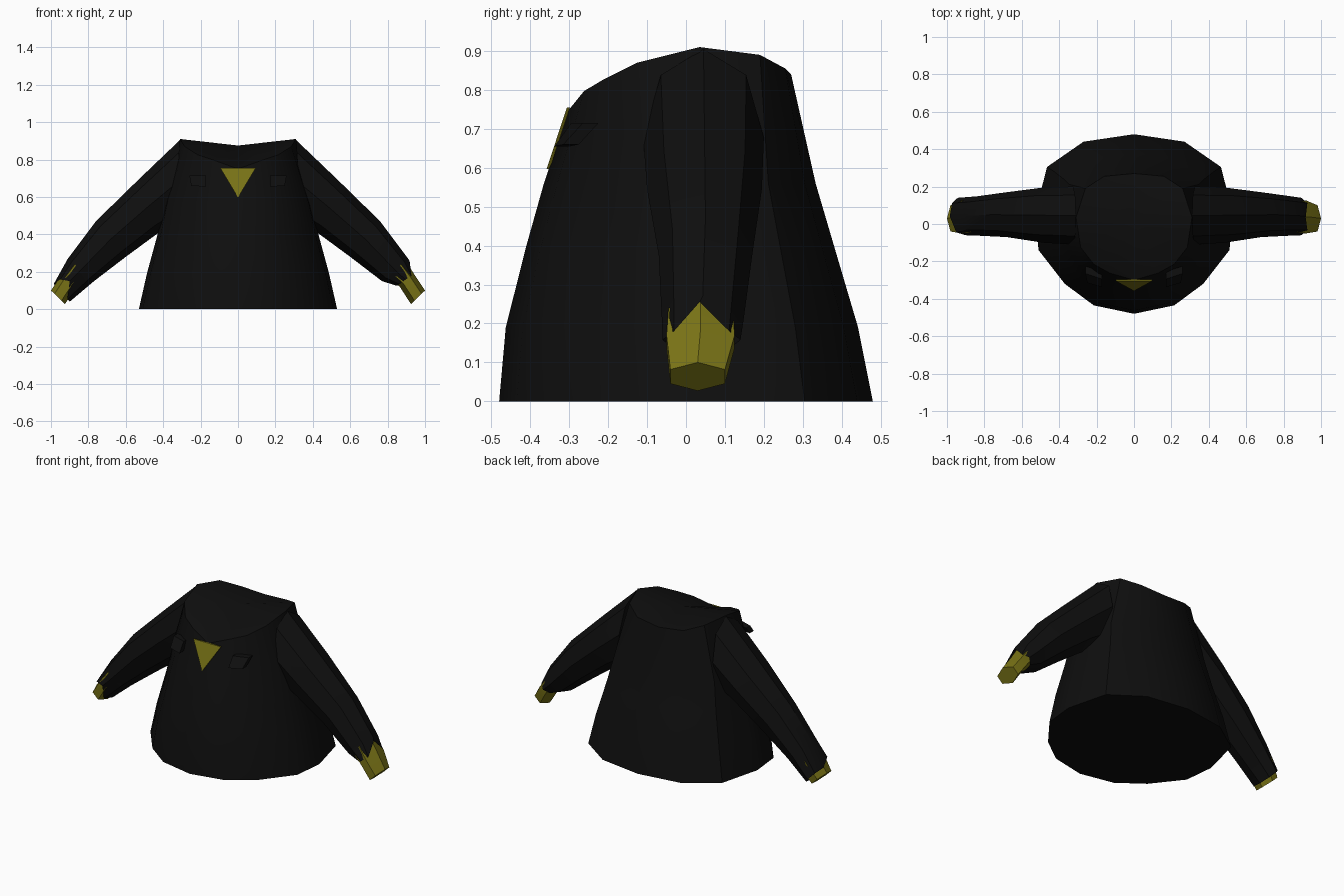
import bpy, bmesh, math

if "Cube" in bpy.data.objects:
    bpy.data.objects.remove(bpy.data.objects["Cube"])


def material(name, rgb):
    m = bpy.data.materials.new(name)
    m.diffuse_color = (*rgb, 1)
    m.use_nodes = True
    m.node_tree.nodes["Principled BSDF"].inputs["Base Color"].default_value = m.diffuse_color
    return m


BLACK = material("black_cloth", (0.0045, 0.0045, 0.0045))
YELLOW = material("mustard_yellow", (0.19, 0.17, 0.008))


def finish(bm, name, mat, smooth=True):
    bmesh.ops.recalc_face_normals(bm, faces=bm.faces)
    me = bpy.data.meshes.new(name)
    bm.to_mesh(me)
    bm.free()
    me.materials.append(mat)
    ob = bpy.data.objects.new(name, me)
    bpy.context.collection.objects.link(ob)
    if smooth:
        bpy.ops.object.select_all(action='DESELECT')
        ob.select_set(True)
        bpy.context.view_layer.objects.active = ob
        bpy.ops.object.shade_smooth_by_angle(angle=math.radians(35))
    return ob


def loft(name, rings, mat, start_cap=False, end_cap=False, peak=None):
    """Skin a list of point rings; peak closes the last ring with a fan."""
    bm = bmesh.new()
    vs = [[bm.verts.new(p) for p in r] for r in rings]
    n = len(vs[0])
    for a, b in zip(vs, vs[1:]):
        for i in range(n):
            j = (i + 1) % n
            bm.faces.new((a[i], a[j], b[j], b[i]))
    if start_cap:
        bm.faces.new(vs[0])
    if end_cap:
        bm.faces.new(vs[-1])
    if peak:
        c = bm.verts.new(peak)
        for i in range(n):
            bm.faces.new((vs[-1][i], vs[-1][(i + 1) % n], c))
    return finish(bm, name, mat)


def mirrored(half):
    """Half outline from back centre to front centre -> closed ring."""
    return half + [(-x, y, z) for x, y, z in half[-2:0:-1]]


# Torso: flared body closed by a saddle-shaped neckline
hem = [(0, .48), (.27, .44), (.465, .305), (.53, .05),
       (.51, -.14), (.37, -.32), (.215, -.435), (0, -.48)]
neck = [(0, .27, .84), (.16, .255, .855), (.26, .19, .89), (.31, .035, .91),
        (.285, -.125, .87), (.215, -.215, .825), (.13, -.262, .797), (0, -.30, .75)]
rings = []
for z, hx, back, front in [(0, .53, .48, .48), (.19, .487, .442, .463),
                           (.40, .43, .38, .41), (.56, .395, .333, .365)]:
    rings.append(mirrored([(x * hx / .53, y * (back if y > 0 else front) / .48, z)
                           for x, y in hem]))
rings.append(mirrored(neck))
loft("torso", rings, BLACK, start_cap=True, peak=(0, .02, .875))


def section(side, top, bottom, y0, y1, n):
    """Tube section spanning top to bottom in xz and y0 to y1 in depth."""
    pts = []
    wide = max(abs(math.sin(math.tau * i / n)) for i in range(n))
    for i in range(n):
        a = math.tau * i / n
        t = (1 - math.cos(a)) / 2
        y = (y0 + y1) / 2 - (y1 - y0) / 2 * math.sin(a) / wide
        pts.append((side * (top[0] + (bottom[0] - top[0]) * t), y,
                    top[1] + (bottom[1] - top[1]) * t))
    return pts


# Sleeves with a notched opening, and the wrists inside them
for side, label in ((1, "right"), (-1, "left")):
    spec = [((.31, .905), (.34, .45), -.11, .20),
            ((.54, .685), (.43, .405), -.10, .195),
            ((.76, .47), (.60, .28), -.07, .17),
            ((.91, .27), (.77, .15), -.062, .148)]
    arm = [section(side, *s, 8) for s in spec]
    if side > 0:
        end = section(side, (.94, .19), (.85, .125), -.06, .14, 8)
        end[0] = (.918, .255, .255)[0], .035, .255
    else:
        end = section(side, (.985, .135), (.90, .04), -.055, .14, 8)
        end[2] = (-.90, -.06, .15)
        end[1] = (-.95, -.045, .16)
    arm.append(end)
    loft(label + "_sleeve", arm, BLACK, start_cap=True)
    wrist = [section(side, (.895, .262), (.80, .17), -.045, .12, 6),
             section(side, (.942, .187), (.865, .12), -.05, .125, 6),
             section(side, (1.0, .1), (.925, .027), -.04, .10, 6)]
    loft(label + "_wrist", wrist, YELLOW, True, True)


def plate(name, pts, mat, depth):
    """Thin solid plate: front outline pushed back along y."""
    bm = bmesh.new()
    f = [bm.verts.new(p) for p in pts]
    b = [bm.verts.new((x, y + depth, z)) for x, y, z in pts]
    bm.faces.new(f)
    bm.faces.new(b)
    for i in range(len(f)):
        j = (i + 1) % len(f)
        bm.faces.new((f[i], f[j], b[j], b[i]))
    return finish(bm, name, mat, False)


# Shirt triangle at the neckline
plate("neck_triangle", [(-.095, -.306, .755), (.095, -.306, .755), (0, -.358, .597)],
      YELLOW, .008)

# Small collar flaps either side of the triangle
for s, label in ((1, "right"), (-1, "left")):
    plate(label + "_collar_flap",
          [(s * .17, -.295, .715), (s * .26, -.265, .715),
           (s * .25, -.315, .66), (s * .17, -.338, .655)], BLACK, .04)
